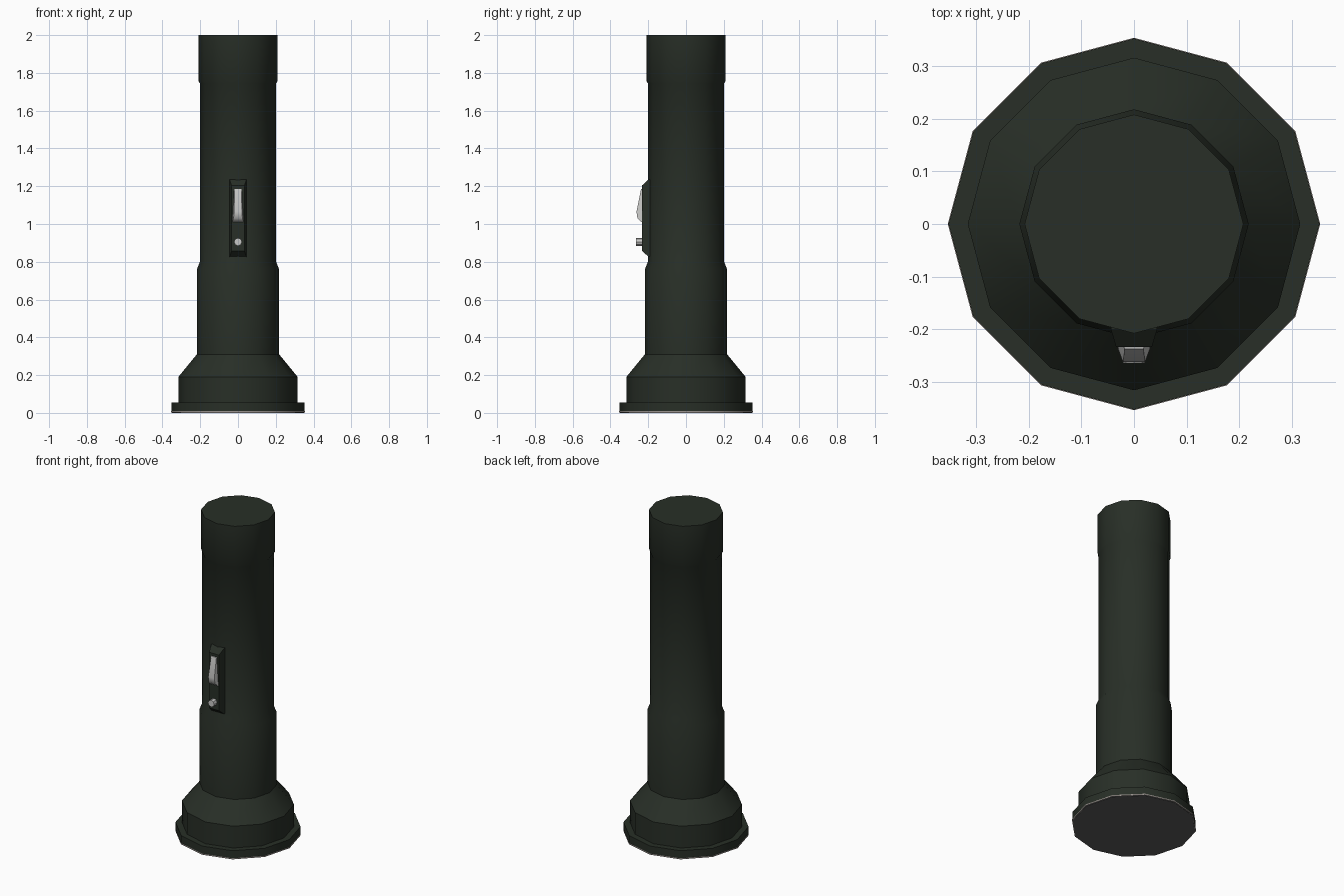
import bpy, bmesh, math

if "Cube" in bpy.data.objects:
    bpy.data.objects.remove(bpy.data.objects["Cube"])


def material(name, color):
    m = bpy.data.materials.new(name)
    m.diffuse_color = (*color, 1)
    m.use_nodes = True
    m.node_tree.nodes["Principled BSDF"].inputs["Base Color"].default_value = m.diffuse_color
    return m


GREEN = material("dark_green", (0.021, 0.028, 0.020))
LENS = material("lens_grey", (0.105, 0.105, 0.107))
RIM = material("rim_grey", (0.32, 0.29, 0.27))
METAL = material("switch_metal", (0.58, 0.58, 0.57))


def finish(name, bm, mat, angle=35):
    bmesh.ops.recalc_face_normals(bm, faces=bm.faces)
    mesh = bpy.data.meshes.new(name)
    bm.to_mesh(mesh)
    bm.free()
    mesh.materials.append(mat)
    ob = bpy.data.objects.new(name, mesh)
    bpy.context.collection.objects.link(ob)
    bpy.ops.object.select_all(action='DESELECT')
    ob.select_set(True)
    bpy.context.view_layer.objects.active = ob
    bpy.ops.object.shade_smooth_by_angle(angle=math.radians(angle))
    return ob


def loft(name, loops, mat, angle=35):
    """Skin a stack of equal-length point loops and cap both ends."""
    bm = bmesh.new()
    rings = [[bm.verts.new(p) for p in loop] for loop in loops]
    n = len(rings[0])
    for a, b in zip(rings, rings[1:]):
        for i in range(n):
            j = (i + 1) % n
            bm.faces.new((a[i], a[j], b[j], b[i]))
    bm.faces.new(rings[0])
    bm.faces.new(rings[-1])
    return finish(name, bm, mat, angle)


def ring(r, z, n=12):
    return [(r * math.cos(i * math.tau / n), r * math.sin(i * math.tau / n), z)
            for i in range(n)]


def rect(y, half, z0, z1, half_top=None):
    t = half if half_top is None else half_top
    return [(-half, y, z0), (half, y, z0), (t, y, z1), (-t, y, z1)]


# Lens and its thin rim at the bottom
loft("lens", [ring(0.349, 0.0), ring(0.349, 0.006)], LENS)
loft("lens_rim", [ring(0.354, 0.002), ring(0.354, 0.009)], RIM)

# Head, barrel and end cap as one stepped twelve-sided profile
profile = [(0.3525, 0.009), (0.3525, 0.055), (0.316, 0.055), (0.316, 0.19),
           (0.218, 0.31), (0.218, 0.76), (0.202, 0.80), (0.202, 1.745),
           (0.208, 1.755), (0.208, 2.0)]
loft("flashlight_body", [ring(r, z) for r, z in profile], GREEN)

# Switch housing, tapering outwards
loft("switch_housing", [rect(-0.18, 0.045, 0.825, 1.237),
                        rect(-0.20, 0.044, 0.828, 1.234),
                        rect(-0.234, 0.034, 0.858, 1.203)], GREEN, 20)

# Sliding switch, wedge shaped, highest near its lower end
loft("switch_slider", [rect(-0.230, 0.030, 1.010, 1.187, 0.020),
                       rect(-0.238, 0.030, 1.012, 1.185, 0.018),
                       [(-0.023, -0.257, 1.030), (0.023, -0.257, 1.030),
                        (0.021, -0.262, 1.065), (-0.021, -0.262, 1.065)]],
     METAL, 50)

# Round signal button below the slider
loft("signal_button",
     [[(x, y, z + 0.905) for x, z, _ in ring(0.021, 0, 8)]
      for y in (-0.230, -0.264)], METAL)
